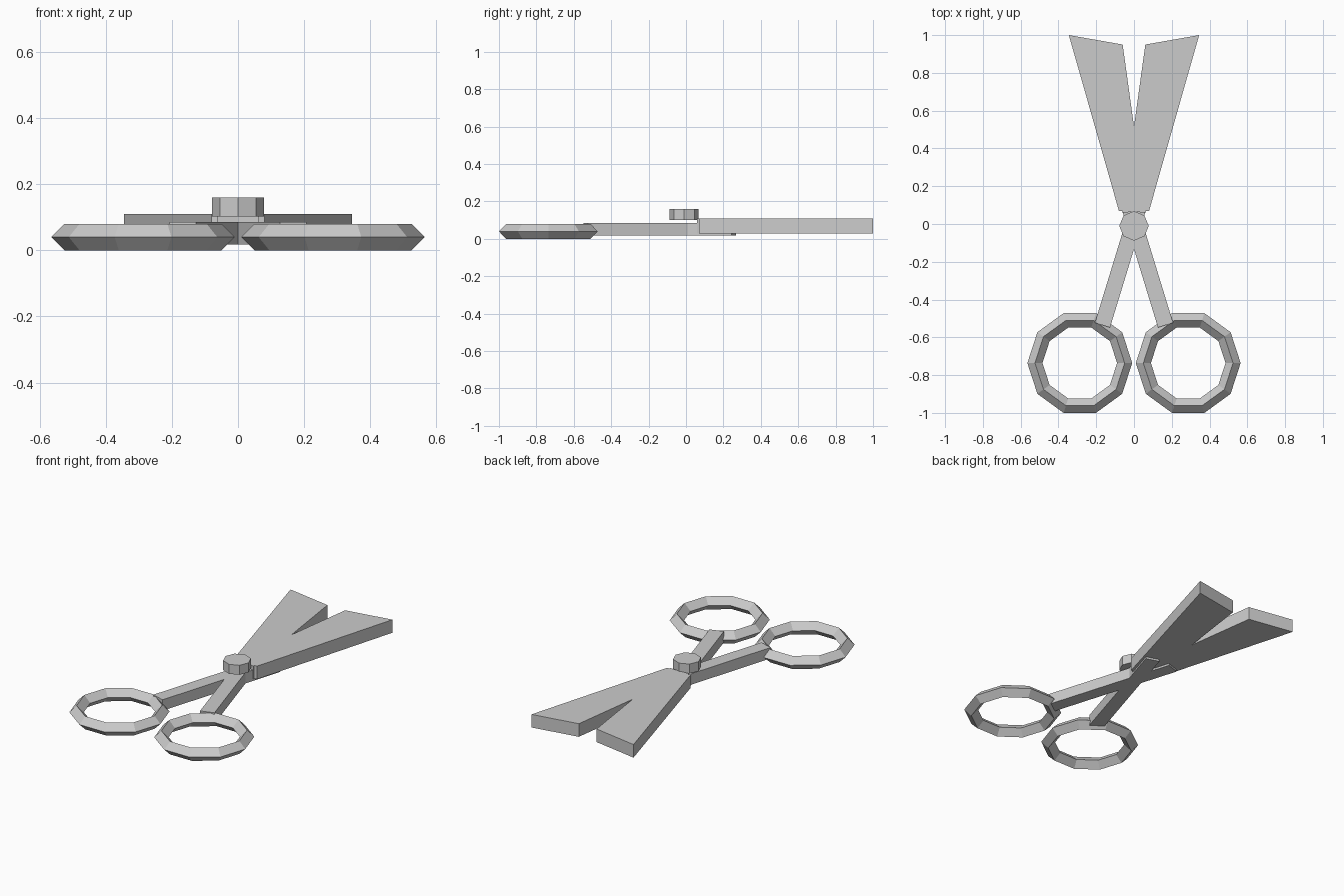
import bpy, bmesh

if "Cube" in bpy.data.objects:
    bpy.data.objects.remove(bpy.data.objects["Cube"])

metal = bpy.data.materials.new("grey metal")
metal.diffuse_color = (0.6, 0.6, 0.6, 1)
metal.use_nodes = True
metal.node_tree.nodes["Principled BSDF"].inputs["Base Color"].default_value = metal.diffuse_color


def prism(name, outline, z0, z1):
    """Extrude a flat outline from z0 up to z1."""
    bm = bmesh.new()
    face = bm.faces.new([bm.verts.new((x, y, z0)) for x, y in outline])
    ext = bmesh.ops.extrude_face_region(bm, geom=[face])
    top = [v for v in ext["geom"] if isinstance(v, bmesh.types.BMVert)]
    bmesh.ops.translate(bm, verts=top, vec=(0, 0, z1 - z0))
    bmesh.ops.recalc_face_normals(bm, faces=bm.faces)
    mesh = bpy.data.meshes.new(name)
    bm.to_mesh(mesh)
    bm.free()
    obj = bpy.data.objects.new(name, mesh)
    bpy.context.collection.objects.link(obj)
    mesh.materials.append(metal)


# Outlines of the left blade and of the bar running from the left ring
blade = [(-0.345, 1.0), (-0.06, 0.95), (0.063, 0.06), (-0.08, 0.07)]
bar = [(-0.207, -0.523), (-0.127, -0.548), (0.115, 0.243), (0.035, 0.268)]

for side, s in (("left", 1), ("right", -1)):
    prism(f"{side}_blade", [(s * x, y) for x, y in blade], 0.03, 0.11)
    prism(f"{side}_handle_bar", [(s * x, y) for x, y in bar], 0.018, 0.085)

    # Finger ring with a diamond cross-section
    bpy.ops.mesh.primitive_torus_add(
        major_segments=10, minor_segments=4, major_radius=0.2375,
        minor_radius=0.04, location=(-s * 0.287, -0.736, 0.04))
    ring = bpy.context.object
    ring.name = f"{side}_finger_ring"
    ring.data.materials.append(metal)

# Pivot bolt
bpy.ops.mesh.primitive_cylinder_add(
    vertices=8, radius=0.078, depth=0.058, location=(0, -0.01, 0.131))
bolt = bpy.context.object
bolt.name = "pivot_bolt"
bolt.data.materials.append(metal)
